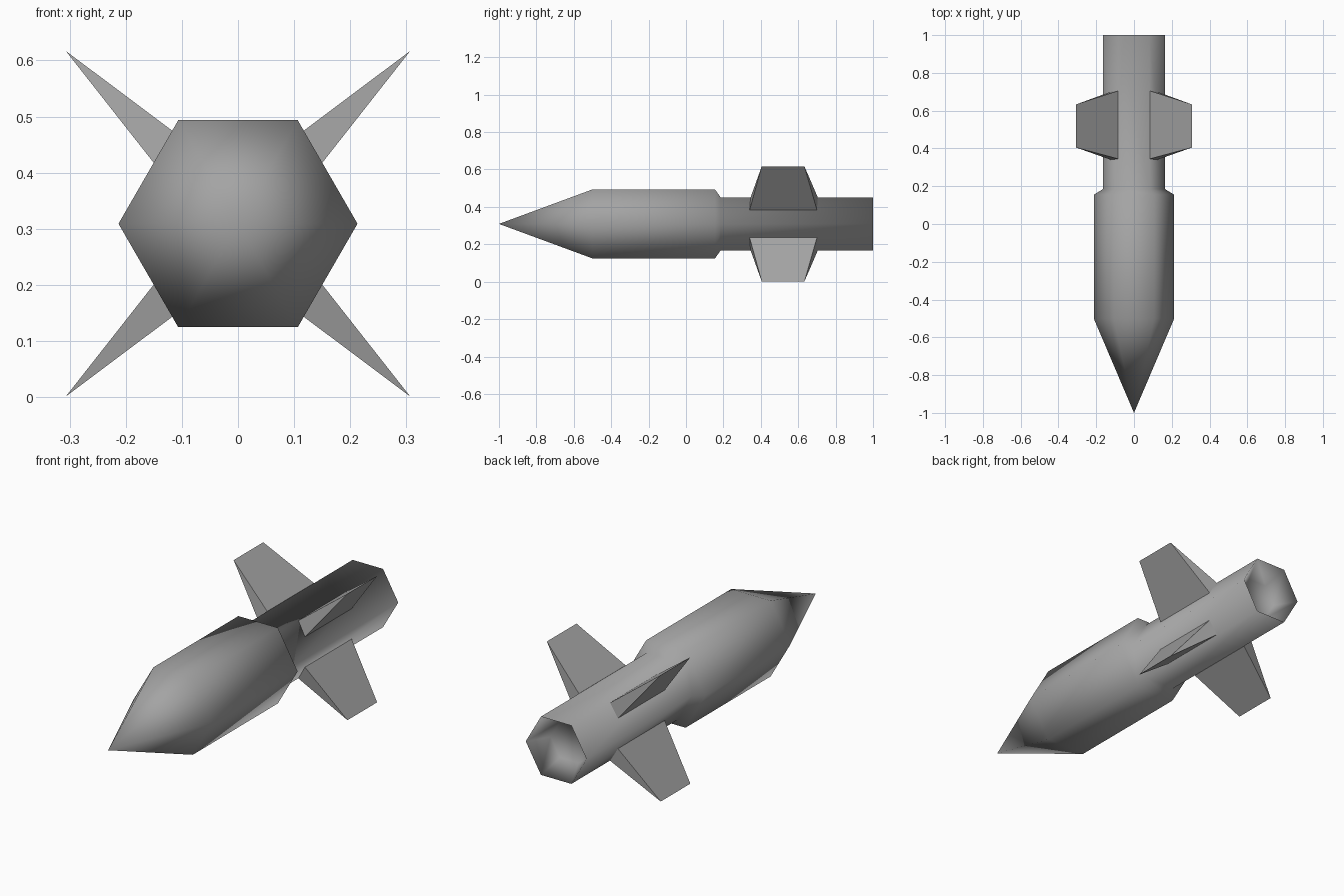
import bpy
import bmesh
import math

if "Cube" in bpy.data.objects:
    bpy.data.objects.remove(bpy.data.objects["Cube"], do_unlink=True)

AXIS_Z = 0.309
SIDES = 6

# Single grey finish
grey = bpy.data.materials.new("plain_grey")
grey.use_nodes = True
grey.diffuse_color = (0.37, 0.37, 0.37, 1)
grey.node_tree.nodes["Principled BSDF"].inputs["Base Color"].default_value = (0.37, 0.37, 0.37, 1)


def finish(name, bm):
    """Turn a bmesh into a named, coloured, smooth object."""
    bmesh.ops.recalc_face_normals(bm, faces=bm.faces)
    mesh = bpy.data.meshes.new(name)
    bm.to_mesh(mesh)
    bm.free()
    mesh.materials.append(grey)
    obj = bpy.data.objects.new(name, mesh)
    bpy.context.collection.objects.link(obj)
    obj.location.z = AXIS_Z
    mesh.polygons.foreach_set("use_smooth", [True] * len(mesh.polygons))
    return obj


def ring(bm, y, radius):
    """Hexagonal cross-section with points to the sides."""
    angles = [math.tau * i / SIDES for i in range(SIDES)]
    return [bm.verts.new((radius * math.cos(a), y, radius * math.sin(a))) for a in angles]


# Body: warhead, shoulder, tail tube and recessed nozzle, as (y, radius)
profile = [(-0.5, 0.213), (0.155, 0.213), (0.185, 0.164), (1.0, 0.164), (0.9, 0.1)]
bm = bmesh.new()
tip = bm.verts.new((0, -1, 0))
rings = [ring(bm, y, r) for y, r in profile]
for i in range(SIDES):
    j = (i + 1) % SIDES
    bm.faces.new((tip, rings[0][i], rings[0][j]))
    for a, b in zip(rings, rings[1:]):
        bm.faces.new((a[i], b[i], b[j], a[j]))
bm.faces.new(rings[-1])
finish("body", bm)

# Fins: wedges on the diagonal sides, thick at the root and sharp at the tip
ROOT_TOP, ROOT_LOW, TIP = (0.084, 0.141), (0.123, 0.074), (0.307, 0.308)


def fin(name, sx, sz):
    bm = bmesh.new()

    def edge(point, y0, y1):
        return [bm.verts.new((sx * point[0], y, sz * point[1])) for y in (y0, y1)]

    top = edge(ROOT_TOP, 0.345, 0.705)
    low = edge(ROOT_LOW, 0.34, 0.7)
    out = edge(TIP, 0.405, 0.633)
    for a, b in ((top, low), (low, out), (out, top)):
        bm.faces.new((a[0], a[1], b[1], b[0]))
    for k in (0, 1):
        bm.faces.new((top[k], low[k], out[k]))
    return finish(name, bm)


fins = [fin(f"{v}_{h}_fin", sx, sz)
        for v, sz in (("upper", 1), ("lower", -1))
        for h, sx in (("left", 1), ("right", -1))]

# Keep the fin edges crisp
bpy.ops.object.select_all(action="DESELECT")
for obj in fins:
    obj.select_set(True)
bpy.context.view_layer.objects.active = fins[0]
bpy.ops.object.shade_smooth_by_angle(angle=math.radians(30))
